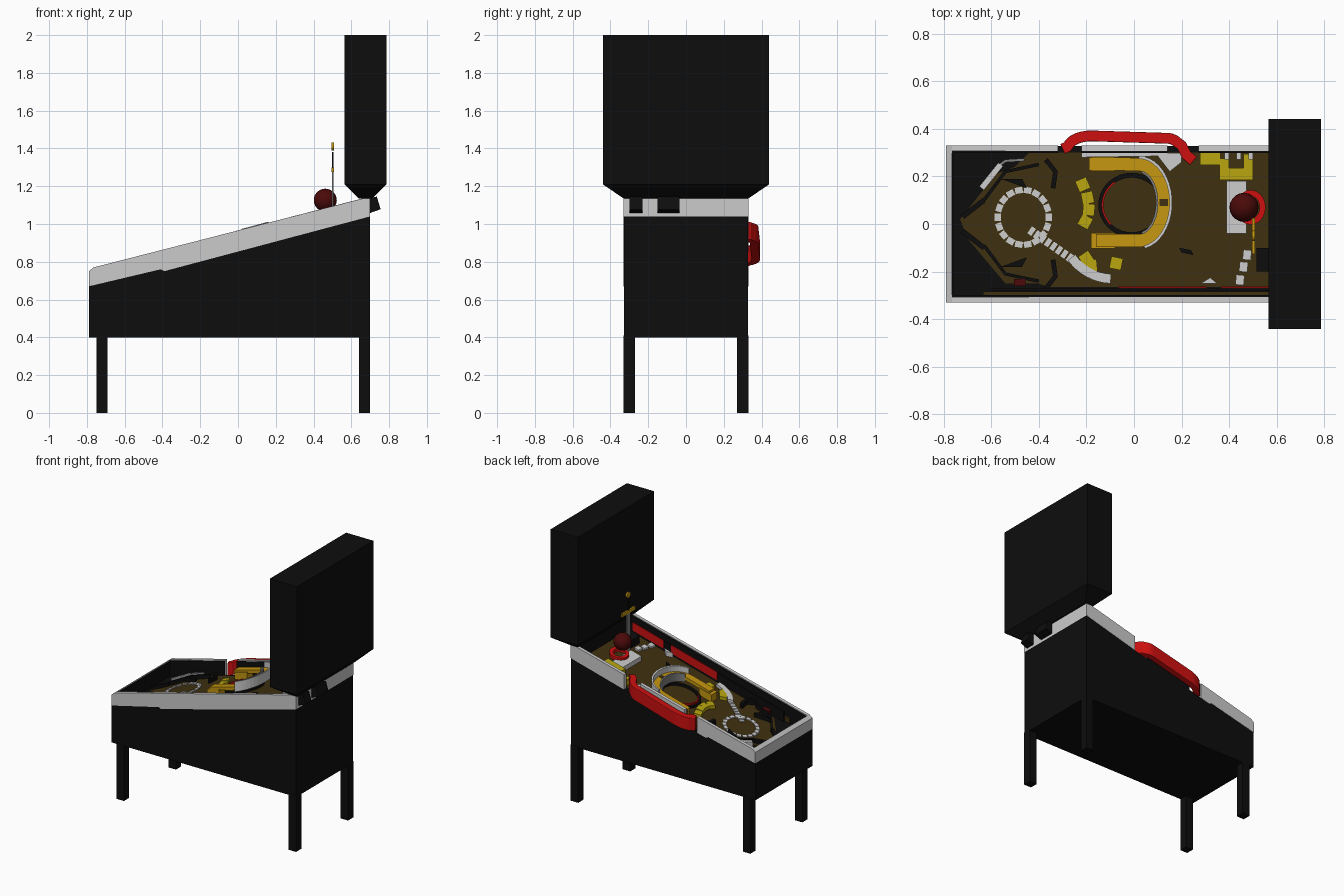
import bpy, bmesh, math
from mathutils import Matrix, Vector

if "Cube" in bpy.data.objects:
    bpy.data.objects.remove(bpy.data.objects["Cube"])


def material(name, r, g, b):
    m = bpy.data.materials.new(name)
    m.use_nodes = True
    m.diffuse_color = (r, g, b, 1)
    m.node_tree.nodes["Principled BSDF"].inputs["Base Color"].default_value = (r, g, b, 1)
    return m


black = material("black", .004, .004, .004)
white = material("white", .6, .6, .6)
gray = material("gray", .22, .22, .22)
brown = material("brown", .048, .028, .005)
yellow = material("yellow", .48, .38, .005)
gold = material("gold", .55, .3, .005)
red = material("red", .6, .005, .005)
dark_red = material("dark_red", .07, .003, .003)


def floor(x):
    return .854 + .266 * x


def rim(x):
    return .966 + .257 * x


def finish(bm, name, mat, smooth=False):
    bmesh.ops.recalc_face_normals(bm, faces=bm.faces)
    mesh = bpy.data.meshes.new(name)
    bm.to_mesh(mesh)
    bm.free()
    mesh.materials.append(mat)
    ob = bpy.data.objects.new(name, mesh)
    bpy.context.collection.objects.link(ob)
    for p in mesh.polygons:
        p.use_smooth = smooth
    return ob


def loft(name, rings, mat, caps=True, closed=False):
    """Skin a list of rings of equal length."""
    bm = bmesh.new()
    vs = [[bm.verts.new(p) for p in ring] for ring in rings]
    n = len(vs[0])
    pairs = list(zip(vs, vs[1:]))
    if closed:
        pairs.append((vs[-1], vs[0]))
    for a, b in pairs:
        for i in range(n):
            j = (i + 1) % n
            bm.faces.new((a[i], a[j], b[j], b[i]))
    if caps and not closed:
        bm.faces.new(vs[0])
        bm.faces.new(vs[-1])
    return finish(bm, name, mat)


def side_prism(name, profile, y0, y1, mat):
    return loft(name, [[(x, y, z) for x, z in profile] for y in (y0, y1)], mat)


def box(name, x0, x1, y0, y1, z0, z1, mat):
    return side_prism(name, [(x0, z0), (x1, z0), (x1, z1), (x0, z1)], y0, y1, mat)


def plate(name, pts, h0, h1, mat):
    """Outline seen from above, thickened over the sloping floor."""
    return loft(name, [[(x, y, floor(x) + h) for x, y in pts] for h in (h0, h1)], mat)


def tile(name, x, y, sx, sy, mat, turn=0, h0=0, h1=.02):
    r = Matrix.Rotation(turn, 2)
    c = [r @ Vector((i * sx / 2, j * sy / 2)) for i, j in ((-1, -1), (1, -1), (1, 1), (-1, 1))]
    return plate(name, [(x + p.x, y + p.y) for p in c], h0, h1, mat)


def sweep(name, path, width, h0, h1, mat, closed=False):
    """Rectangular section along a path seen from above, following the floor."""
    rings = []
    n = len(path)
    for i, (x, y) in enumerate(path):
        a = path[(i - 1) % n] if closed else path[max(i - 1, 0)]
        b = path[(i + 1) % n] if closed else path[min(i + 1, n - 1)]
        t = Vector((b[0] - a[0], b[1] - a[1])).normalized() * width / 2
        pts = [(x - t.y, y + t.x), (x + t.y, y - t.x)]
        rings.append([(*pts[k], floor(pts[k][0]) + h)
                      for k, h in ((0, h0), (1, h0), (1, h1), (0, h1))])
    return loft(name, rings, mat, closed=closed)


def arc(cx, cy, rx, ry, a0, a1, n):
    angles = [math.radians(a0 + (a1 - a0) * i / n) for i in range(n + 1)]
    return [(cx + rx * math.cos(a), cy + ry * math.sin(a)) for a in angles]


# Cabinet body and legs
side_prism("cabinet_body", [(-.79, .4), (.7, .4), (.7, floor(.7)), (-.79, floor(-.79))],
           -.328, .328, black)
for x in (-.75, .64):
    for y in (-.33, .27):
        box("leg", x, x + .06, y, y + .06, 0, .41, black)

# Rim rails, black skirts and inner liners
skirt = [(-.79, floor(-.79)), (-.39, floor(-.39)), (-.41, .76), (-.79, .67)]
tip = [(-.765, .77), (-.79, .75)]
front = [(-.79, .67), (-.41, .76), (-.39, floor(-.39))]


def rail(x0, x1, lift=0):
    return [(x0, floor(x0) + lift), (x1, floor(x1) + lift), (x1, rim(x1)), (x0, rim(x0))]


for y in (-.328, .306):
    side_prism("side_skirt", skirt, y, y + .022, black)
back = [(.7, floor(.7)), (.7, 1.14), (.68, 1.14)]
side_prism("right_rail", front + back + tip, -.33, -.306, white)
side_prism("left_rail_front", front + rail(-.32, -.32)[1:3] + tip, .306, .33, white)
side_prism("left_rail_middle", rail(-.22, .14, .06), .306, .33, white)
side_prism("left_wall_middle", rail(-.22, .14)[:2] + rail(-.22, .14, .06)[1::-1], .306, .328, black)
side_prism("left_rail_back", rail(.27, .69), .306, .33, white)
side_prism("front_rail", [(-.79, .67), (-.765, .67)] + tip, -.306, .306, white)
side_prism("front_skirt", [(-.79, .64), (-.765, .64), (-.765, .67), (-.79, .67)], -.328, .328, black)
box("back_rail", .675, .7, -.33, .33, floor(.7), 1.14, white)
box("back_liner", .655, .675, -.306, .306, 1, 1.13, black)
box("front_liner", -.765, -.758, -.306, .306, .64, .76, black)
for x0, x1, y in ((-.765, .675, -.306), (-.765, -.32, .299), (-.22, .14, .299), (.27, .675, .299)):
    profile = [(x, z - .006 * (z > floor(x) + .05)) for x, z in rail(x0, x1)]
    side_prism("side_liner", profile, y, y + .007, black)

# Backbox with tapered foot, and its hinges
levels = [(.64, .71, .33, 1.135), (.565, .785, .44, 1.21), (.565, .785, .44, 2)]
loft("backbox", [[(a, -w, z), (b, -w, z), (b, w, z), (a, w, z)] for a, b, w, z in levels], black)
for y0, y1 in ((-.3, -.23), (-.15, -.035)):
    side_prism("hinge", [(.69, 1.055), (.755, 1.078), (.735, 1.145), (.67, 1.13)], y0, y1, black)

# Playfield and shooter lane
plate("playfield", [(-.73, .02), (-.58, .21), (-.5, .24), (-.44, .3), (.65, .3), (.65, -.265),
                    (-.36, -.265), (-.4, -.25), (-.54, -.25), (-.7, -.06)], -.01, .006, brown)
tile("shooter_lane", .01, -.293, 1.29, .018, brown, h1=.03)
tile("lane_divider", .02, -.274, 1.24, .012, black, h1=.07)
for x, length in ((.49, .25), (.12, .37)):
    tile("lane_red_panel", x, -.266, length, .006, red, h0=.02, h1=.08)

# Slingshots, flippers and guide rails at the player's end
for s, dy in ((1, .03), (-1, -.02)):
    side = "left" if s > 0 else "right"
    plate(side + "_slingshot", [(-.56, s * .16 + dy), (-.45, s * .12 + dy), (-.47, s * .16 + dy)],
          0, .035, black)
    sweep(side + "_lane_guide", [(-.63, s * .07 + dy), (-.54, s * .19 + dy), (-.4, s * .22 + dy)],
          .014, 0, .035, black)
    sweep(side + "_flipper", [(-.72, s * .03), (-.63, s * .1)], .022, 0, .03, black)
    sweep(side + "_outer_wall", [(-.37, s * .27), (-.33, s * .22), (-.34, s * .15)], .02, 0, .04, black)
sweep("white_guide", [(-.64, .15), (-.56, .25)], .025, 0, .04, white)
sweep("gray_guide", [(-.56, .25), (-.54, .265), (-.46, .27)], .012, 0, .04, gray)
tile("red_corner_post", -.48, -.245, .05, .03, dark_red, h1=.04)

# Ring and trail of light inserts
for i in range(18):
    a = math.tau * i / 18
    tile("ring_insert", -.465 + .107 * math.cos(a), .028 + .115 * math.sin(a),
         .026, .032, white, a, h1=.012)
for i in range(8):
    tile("trail_insert", -.43 + .023 * i, -.03 - .016 * i, .02, .035, white, -.6, h1=.012)
sweep("white_lane", arc(-.09, -.02, .21, .21, 215, 268, 8), .04, .01, .03, white)
for y, x in ((-.13, .475), (-.18, .46), (-.235, .445)):
    tile("back_insert", x, y, .035, .042, white, -.1)
plate("white_target", [(.28, -.25), (.35, -.25), (.32, -.225)], 0, .04, white)
plate("black_target", [(.19, -.1), (.24, -.11), (.25, -.13), (.2, -.12)], 0, .04, black)

# Yellow targets
for x, y, turn in ((-.215, .165, .4), (-.195, .11, .2), (-.19, .06, -.1), (-.205, .01, -.5),
                   (-.2, -.145, .6), (-.18, -.175, .1), (-.075, -.165, -.2)):
    tile("yellow_target", x, y, .05, .05, yellow, turn, h1=.03)
for x, y, sx, sy in ((.32, .275, .085, .055), (.43, .21, .14, .05), (.48, .25, .04, .09),
                     (.38, .245, .04, .06)):
    tile("yellow_block", x, y, sx, sy, yellow, h1=.05)
for x in (.39, .44, .49):
    tile("white_post", x, .285, .02, .03, white, h1=.06)

# Central disc
sweep("disc_ring", arc(-.01, .08, .13, .125, 0, 350, 35), .02, 0, .02, black, True)
sweep("disc_red_edge", arc(-.01, .08, .122, .117, 125, 225, 12), .008, 0, .03, red)

# Raised loop ramp with its guard walls
loop = [(-.19, .252), (-.08, .252)] + arc(.02, .09, .105, .16, 90, -90, 18) + [(-.08, -.07), (-.16, -.07)]
sweep("loop_ramp", loop, .055, .05, .075, gold)
sweep("loop_outer_wall", arc(.02, .09, .135, .19, 90, -80, 18), .012, .04, .115, white)
sweep("loop_inner_wall", arc(.02, .09, .077, .13, 80, -80, 18), .01, .04, .1, gray)
tile("loop_mark", .125, .09, .035, .03, brown, h0=.07, h1=.078)
for y in (.252, -.07):
    tile("loop_entry", -.13, y, .1, .065, gold, h0=.006, h1=.06)
plate("white_apron", [(-.22, .298), (.2, .298), (.2, .26), (.15, .22), (.1, .285), (-.22, .28)],
      .03, .05, white)

# Red side ramp bulging out of the cabinet
outer = [(.25, .265), (.22, .29), (.2, .33)] + arc(.14, .31, .055, .05, 40, 85, 4) \
    + arc(-.18, .315, .1, .055, 88, 170, 7) + [(-.3, .315)]
ramp = sweep("red_side_ramp", outer, .045, .005, .098, red)
bev = ramp.modifiers.new("soft_edges", "BEVEL")
bev.width, bev.segments, bev.limit_method = .012, 2, "ANGLE"

# Rear display: white deck, red ring and dark red ball
tile("white_deck", .43, .07, .085, .22, white, h1=.04)
sweep("ball_ring", arc(.49, .07, .05, .06, 0, 345, 23), .025, .03, .055, red, True)
bm = bmesh.new()
bmesh.ops.create_uvsphere(bm, u_segments=20, v_segments=12, radius=.061,
                          matrix=Matrix.Translation((.462, .07, 1.126)))
finish(bm, "display_ball", dark_red, True)
tile("dark_block", .55, -.15, .07, .1, black, h1=.06)

# Tall sign post with golden arms
box("sign_post", .497, .506, -.07, -.03, .98, 1.28, gray)
box("sign_arms", .495, .508, -.125, .025, 1.275, 1.3, gold)
box("sign_stem", .498, .505, -.058, -.045, 1.3, 1.38, black)
bm = bmesh.new()
bmesh.ops.create_cone(bm, cap_ends=True, segments=12, radius1=.022, radius2=.022, depth=.012,
                      matrix=Matrix.Translation((.502, -.05, 1.41)) @ Matrix.Rotation(math.pi / 2, 4, "Y"))
finish(bm, "sign_disc", gold)
